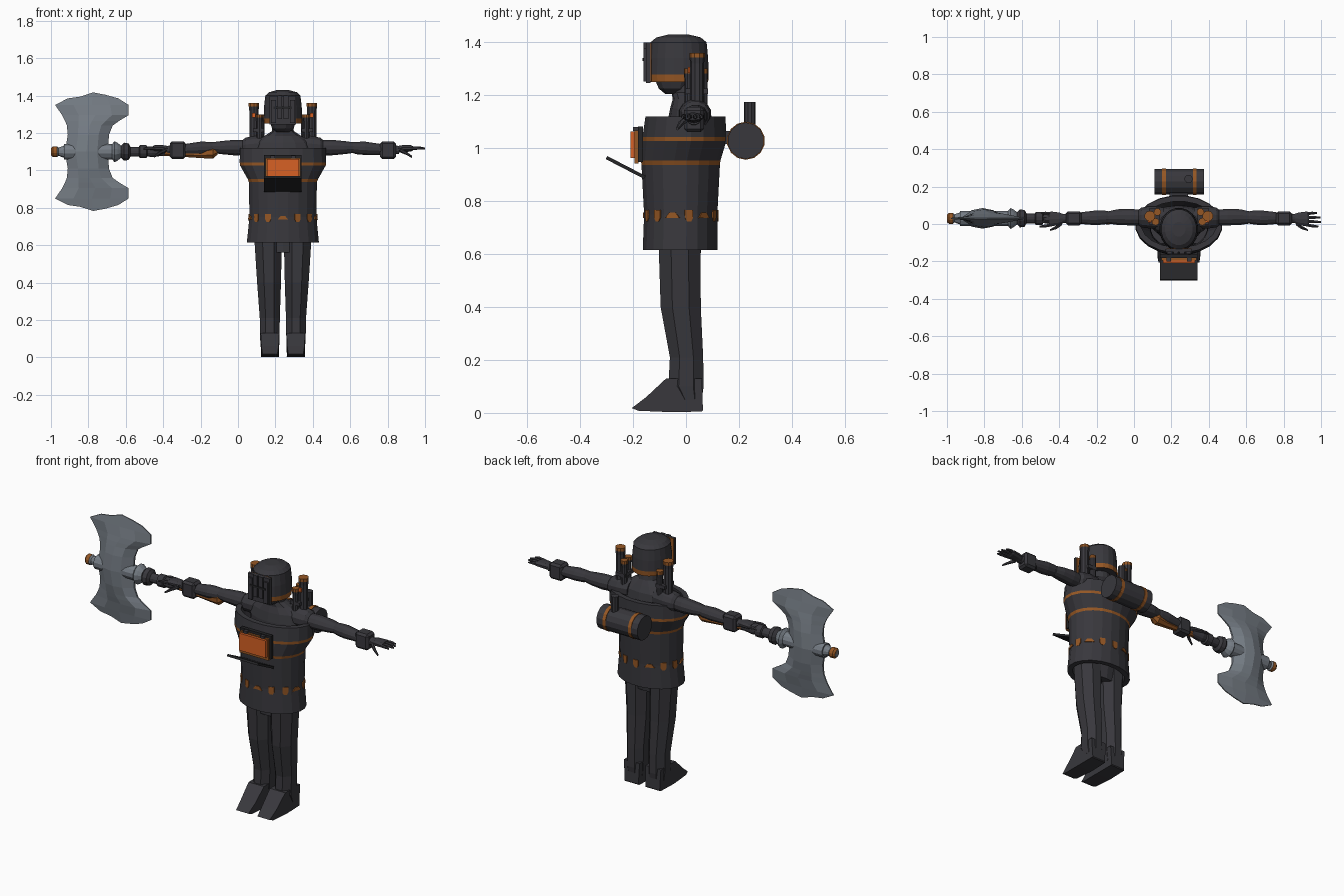
import bpy, bmesh, math
from mathutils import Vector, Matrix

if "Cube" in bpy.data.objects:
    bpy.data.objects.remove(bpy.data.objects["Cube"])

CX = 0.24   # body centre line


def mat(name, c):
    m = bpy.data.materials.new(name)
    m.diffuse_color = (*c, 1)
    m.use_nodes = True
    m.node_tree.nodes["Principled BSDF"].inputs["Base Color"].default_value = m.diffuse_color
    return m


DARK = mat("charcoal", (0.040, 0.039, 0.046))
BLACK = mat("black", (0.018, 0.018, 0.020))
BROWN = mat("burnt_brown", (0.30, 0.095, 0.018))
ORANGE = mat("orange", (0.68, 0.12, 0.018))
STEEL = mat("steel", (0.18, 0.205, 0.235))


def finish(name, bm, mats):
    bmesh.ops.recalc_face_normals(bm, faces=bm.faces)
    me = bpy.data.meshes.new(name)
    bm.to_mesh(me)
    bm.free()
    for m in mats:
        me.materials.append(m)
    ob = bpy.data.objects.new(name, me)
    bpy.context.collection.objects.link(ob)
    return ob


def loft(name, rings, mats, n=12, axis='z', bands=(), closed=False, cap=True):
    """rings: (position, centre_a, centre_b, radius_a, radius_b) along an axis."""
    bm = bmesh.new()
    loops = []
    for p, a, b, ra, rb in rings:
        loop = []
        for i in range(n):
            t = 2 * math.pi * (i + 0.5) / n
            u, v = a + ra * math.cos(t), b + rb * math.sin(t)
            loop.append(bm.verts.new((u, v, p) if axis == 'z' else (p, u, v)))
        loops.append(loop)
    pairs = list(zip(loops, loops[1:]))
    if closed:
        pairs.append((loops[-1], loops[0]))
    for k, (l0, l1) in enumerate(pairs):
        for i in range(n):
            j = (i + 1) % n
            f = bm.faces.new((l0[i], l0[j], l1[j], l1[i]))
            f.material_index = 1 if k in bands else 0
    if cap and not closed:
        bm.faces.new(loops[0])
        f = bm.faces.new(loops[-1])
        f.material_index = 1 if len(loops) - 2 in bands else 0
    return finish(name, bm, mats)


def box(name, c, size, m, rot=None, bevel=0.0):
    bm = bmesh.new()
    bmesh.ops.create_cube(bm, size=1)
    bmesh.ops.scale(bm, vec=size, verts=bm.verts)
    if bevel:
        bmesh.ops.bevel(bm, geom=bm.edges[:], offset=bevel, segments=1, affect='EDGES')
    bm.transform(Matrix.Translation(c) @ (rot or Matrix()))
    return finish(name, bm, [m])


# ---- hollow barrel coat with two bands ----
coat = [(0.615, -0.022, .195, .143), (0.75, -0.02, .181, .14), (0.937, -0.02, .184, .150),
        (0.953, -0.02, .19, .152), (1.027, -0.006, .232, .160), (1.043, -0.006, .234, .160),
        (1.12, -0.002, .232, .153)]
outer = [(z, CX, y, a, b) for z, y, a, b in coat]
inner = [(z, CX, y, a - .03, b - .03) for z, y, a, b in reversed(coat)]
loft("barrel_coat", outer + inner, [DARK, BROWN], n=20, bands=(2, 4), closed=True)

# painted tabs around the hem
bm = bmesh.new()
for i in range(14):
    t = 2 * math.pi * (i + 0.5) / 14
    pos = Vector((CX + .181 * math.cos(t), -.02 + .14 * math.sin(t), 0.745))
    nrm = Vector((math.cos(t) / .181, math.sin(t) / .14, 0)).normalized()
    side = Vector((-nrm.y, nrm.x, 0))
    w = 0.016
    shape = [(-w, .022), (-w, -.008), (-w * .5, -.022), (w * .5, -.022), (w, -.008), (w, .022)]
    if i % 3 == 1:
        shape = [(-.028, -.008), (.028, -.008), (.012, .012), (-.012, .012)]
    vs = [bm.verts.new(pos + side * s + Vector((0, 0, h)) + nrm * .003) for s, h in shape]
    f = bm.faces.new(vs)
    ext = bmesh.ops.extrude_face_region(bm, geom=[f])
    bmesh.ops.translate(bm, vec=-nrm * .008, verts=[v for v in ext["geom"] if isinstance(v, bmesh.types.BMVert)])
finish("hem_tabs", bm, [BROWN])

# ---- inner torso, shoulders, neck and head ----
loft("torso", [(z, CX, y, a, b) for z, y, a, b in
               [(.56, -.02, .13, .07), (.75, -.01, .13, .085), (1.0, .01, .15, .085), (1.1, .015, .165, .085),
                (1.15, .015, .15, .075), (1.185, .01, .10, .06), (1.21, 0, .06, .055), (1.26, -.01, .055, .055)]],
     [DARK], n=14)
loft("face", [(1.205, CX, -.04, .035, .04), (1.225, CX, -.04, .06, .065), (1.27, CX, -.035, .075, .09)],
     [DARK], n=12)
loft("helmet", [(z, CX, -.028, a, b) for z, a, b in
                [(1.25, .102, .113), (1.278, .104, .115), (1.34, .102, .113), (1.40, .095, .107),
                 (1.418, .075, .085), (1.429, .035, .04)]],
     [DARK, BROWN], n=20, bands=(0,))
box("visor_rim", (CX, -.136, 1.325), (.135, .012, .145), BROWN)
box("visor_plate", (CX, -.143, 1.322), (.142, .016, .153), DARK)
for i in range(4):
    box("visor_slat", (CX - .051 + .034 * i, -.153, 1.325 + (.012 if i in (1, 2) else -.01)),
        (.026, .014, .125), DARK)
box("visor_slot", (CX, -.1615, 1.335), (.10, .004, .012), BLACK)


# ---- limbs: both sides ----
def limb(name, s, rows, **kw):
    return loft(name, [(CX + s * d, y, z, a, b) for d, y, z, a, b in rows], [DARK], axis='x', **kw)


for s, tag in ((1, "left"), (-1, "right")):
    limb(tag + "_arm", s, [
        (.08, .03, 1.13, .06, .055), (.15, .035, 1.128, .062, .058), (.20, .035, 1.125, .055, .052),
        (.215, .035, 1.122, .043, .042), (.26, .037, 1.122, .046, .043), (.33, .037, 1.122, .043, .036),
        (.375, .035, 1.122, .034, .03), (.39, .035, 1.12, .037, .034), (.44, .033, 1.118, .041, .037),
        (.50, .032, 1.114, .035, .032), (.56, .03, 1.11, .028, .027), (.62, .03, 1.11, .025, .022)])
    box(tag + "_wrist_guard", (CX + s * .562, .03, 1.108), (.085, .075, .094), DARK, bevel=.012)
    limb(tag + "_palm", s, [(.61, .03, 1.112, .022, .018), (.64, .028, 1.116, .035, .019),
                            (.685, .027, 1.118, .042, .017), (.695, .027, 1.118, .036, .012)], n=10)
    for i, ln in enumerate((.055, .072, .076, .062)):
        y = .055 - .02 * i
        limb(tag + "_finger", s, [(.68, y, 1.118, .009, .010), (.68 + ln * .6, y + .003 - .003 * i, 1.12, .009, .009),
                                  (.684 + ln, y + .004 - .004 * i, 1.117, .005, .005)], n=6)
    limb(tag + "_thumb", s, [(.625, .005, 1.11, .013, .013), (.655, -.018, 1.095, .011, .010),
                             (.69, -.033, 1.073, .005, .006)], n=6)
    # leg and foot
    loft(tag + "_leg", [(z, CX + s * d, y, a, b) for z, d, y, a, b in
                        [(.05, .069, .015, .053, .048), (.10, .07, 0, .056, .072), (.21, .07, .002, .058, .068),
                         (.40, .074, -.02, .069, .082), (.64, .079, -.024, .080, .086)]], [DARK], n=8)
    bm = bmesh.new()
    prof = [(.064, .01), (.06, .005), (-.06, .003), (-.18, .008), (-.205, .018), (-.15, .06), (-.075, .13), (.06, .13)]
    half = [.045, .048, .05, .045, .04, .046, .05, .05]
    L, R = ([bm.verts.new((CX + s * .069 + q * h, y, z)) for (y, z), h in zip(prof, half)] for q in (-1, 1))
    bm.faces.new(L)
    bm.faces.new(R)
    for i in range(8):
        j = (i + 1) % 8
        bm.faces.new((L[i], L[j], R[j], R[i]))
    finish(tag + "_foot", bm, [DARK])
    # shoulder tubes with coloured caps
    for d, y, top, r in ((.155, .042, 1.36, .029), (.125, .012, 1.30, .02), (.115, .064, 1.30, .02)):
        x = CX + s * d
        loft(tag + "_shoulder_tube", [(1.13, x, y, r * .9, r * .9), (top - .04, x, y, r * .9, r * .9),
                                      (top - .018, x, y, r, r), (top, x, y, r, r)],
             [DARK, BROWN], n=10, bands=(2,))
    box(tag + "_tube_light", (CX + s * .155, .012, 1.295), (.018, .008, .022), ORANGE)
    box(tag + "_tube_bracket", (CX + s * .13, .04, 1.215), (.06, .085, .02), DARK)

# ---- chest console with sloped tray ----
box("console_back", (CX, -.172, 1.015), (.20, .02, .135), BLACK)
box("console_rim", (CX, -.187, 1.005), (.186, .014, .125), BROWN)
box("console_screen", (CX, -.20, 1.012), (.172, .018, .10), ORANGE)
for sx in (-1, 1):
    box("console_latch", (CX + sx * .055, -.188, 1.072), (.025, .025, .014), DARK)
ang = math.atan2(-.075, .145)
box("console_tray", (CX, -.228, .927), (.20, .163, .013), BLACK, Matrix.Rotation(ang, 4, 'X'))

# ---- back canister with straps and a spout ----
loft("back_canister", [(x, .226, 1.028, r, r) for x, r in
                       [(.11, .069), (.15, .069), (.15, .072), (.17, .072), (.17, .069), (.315, .069),
                        (.315, .072), (.335, .072), (.335, .069), (.375, .069)]],
     [DARK, BROWN], n=14, axis='x', bands=(1, 2, 3, 5, 6, 7))
loft("canister_spout", [(1.08, .292, .241, .022, .022), (1.175, .292, .241, .022, .022)], [DARK], n=10)
box("canister_mount", (CX, .152, 1.04), (.10, .03, .05), DARK)


# ---- double axe along x ----
AY, AZ = 0.03, 1.10


def shaft(name, rows, mats, n=12, bands=()):
    return loft(name, [(x, AY, AZ + dz, r, r) for x, dz, r in rows], mats, n=n, axis='x', bands=bands)


shaft("axe_handle", [(-.66, 0, .02), (-.42, -.004, .019), (-.28, -.01, .02), (-.20, -.01, .026),
                     (-.135, -.004, .036), (-.11, .004, .022)], [BROWN], n=8)
shaft("axe_grip", [(-.58, 0, .027), (-.53, 0, .027), (-.525, 0, .036), (-.49, 0, .036), (-.485, 0, .026),
                   (-.46, 0, .03), (-.43, 0, .026), (-.39, 0, .022)], [DARK])
shaft("axe_socket", [(-.93, 0, .042), (-.67, 0, .042)], [STEEL], n=12)
shaft("axe_end_cap", [(-1.0, 0, .02), (-.99, 0, .03), (-.968, 0, .03), (-.96, 0, .022), (-.925, 0, .036)],
      [STEEL, BROWN], bands=(0, 1))
box("axe_end_tip", (-.994, AY, AZ), (.012, .03, .03), BROWN)
shaft("axe_collar", [(-.68, 0, .034), (-.66, 0, .058), (-.645, 0, .05), (-.625, 0, .034), (-.61, 0, .05),
                     (-.585, 0, .046), (-.575, 0, .028)], [STEEL, DARK], bands=(3, 4, 5))

# blades: thick at the middle columns, sharp at the rim
rows = [(.00, -.925, -.695, .055, 0), (.09, -.91, -.69, .048, 0), (.14, -.915, -.67, .038, 0),
        (.165, -.925, -.635, .033, 0), (.195, -.94, -.585, .026, 0), (.25, -.978, -.585, .014, 0),
        (.285, -.91, -.64, .007, .012)]
for s, tag in ((1, "upper"), (-1, "lower")):
    bm = bmesh.new()
    grid = []
    for h, x0, x1, t, arc in rows:
        top = h > .28
        row = []
        for f, k, bump in ((0, .12, 0), (.25, .8, .3), (.5, 1, 1), (.75, .8, .6), (1, .12, 0)):
            z = AZ + s * (h + (.032 * bump if top else 0))
            x = x0 + (x1 - x0) * f
            th = .003 if top else max(.003, t * k)
            row.append([bm.verts.new((x, AY + q * th, z)) for q in (-1, 1)])
        grid.append(row)
    for a, b in zip(grid, grid[1:]):
        for i in range(4):
            for q in (0, 1):
                bm.faces.new((a[i][q], a[i + 1][q], b[i + 1][q], b[i][q]))
        for i in (0, 4):
            bm.faces.new((a[i][0], a[i][1], b[i][1], b[i][0]))
    for r in (grid[0], grid[-1]):
        for i in range(4):
            bm.faces.new((r[i][0], r[i][1], r[i + 1][1], r[i + 1][0]))
    finish(tag + "_axe_blade", bm, [STEEL])
